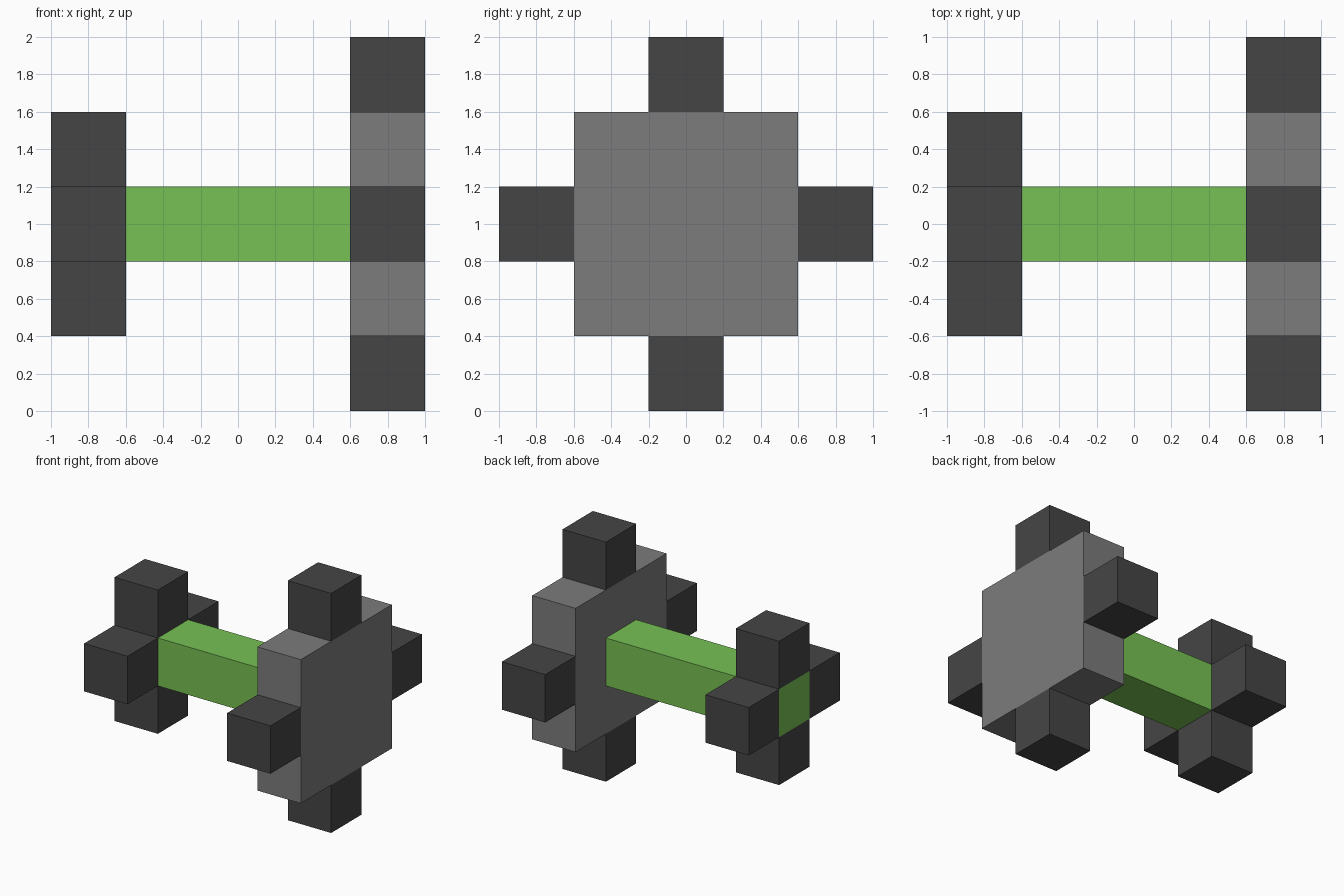
import bpy
import bmesh
from mathutils import Matrix, Vector

cube = bpy.data.objects.get("Cube")
if cube:
    bpy.data.objects.remove(cube, do_unlink=True)


def make_material(name, rgb):
    # 8-bit sRGB to linear
    lin = [((c / 255 + 0.055) / 1.055) ** 2.4 for c in rgb]
    mat = bpy.data.materials.new(name)
    mat.use_nodes = True
    mat.diffuse_color = (*lin, 1)
    bsdf = next(n for n in mat.node_tree.nodes if n.type == 'BSDF_PRINCIPLED')
    bsdf.inputs["Base Color"].default_value = (*lin, 1)
    return mat


def add_box(name, centre, size, mat):
    mesh = bpy.data.meshes.new(name)
    bm = bmesh.new()
    bmesh.ops.create_cube(bm, size=1, matrix=Matrix.Diagonal((*size, 1)))
    bm.to_mesh(mesh)
    bm.free()
    mesh.materials.append(mat)
    obj = bpy.data.objects.new(name, mesh)
    obj.location = centre
    bpy.context.collection.objects.link(obj)
    return obj


green = make_material("green", (119, 193, 84))
grey = make_material("mid grey", (124, 124, 124))
dark = make_material("dark grey", (69, 69, 69))

U = 0.4  # block size

# Central bar, running through to the outer face of the small end
add_box("bar", (-0.2, 0, 1), (4 * U, U, U), green)

# Square plate on the large end
add_box("plate", (0.8, 0, 1), (U, 3 * U, 3 * U), grey)

# Four blocks around each end
sides = {"front": (0, -1, 0), "back": (0, 1, 0), "top": (0, 0, 1), "bottom": (0, 0, -1)}
for end, x, reach in (("small_end", -0.8, U), ("large_end", 0.8, 2 * U)):
    for side, direction in sides.items():
        centre = Vector((x, 0, 1)) + Vector(direction) * reach
        add_box(f"{end}_{side}_block", centre, (U, U, U), dark)
